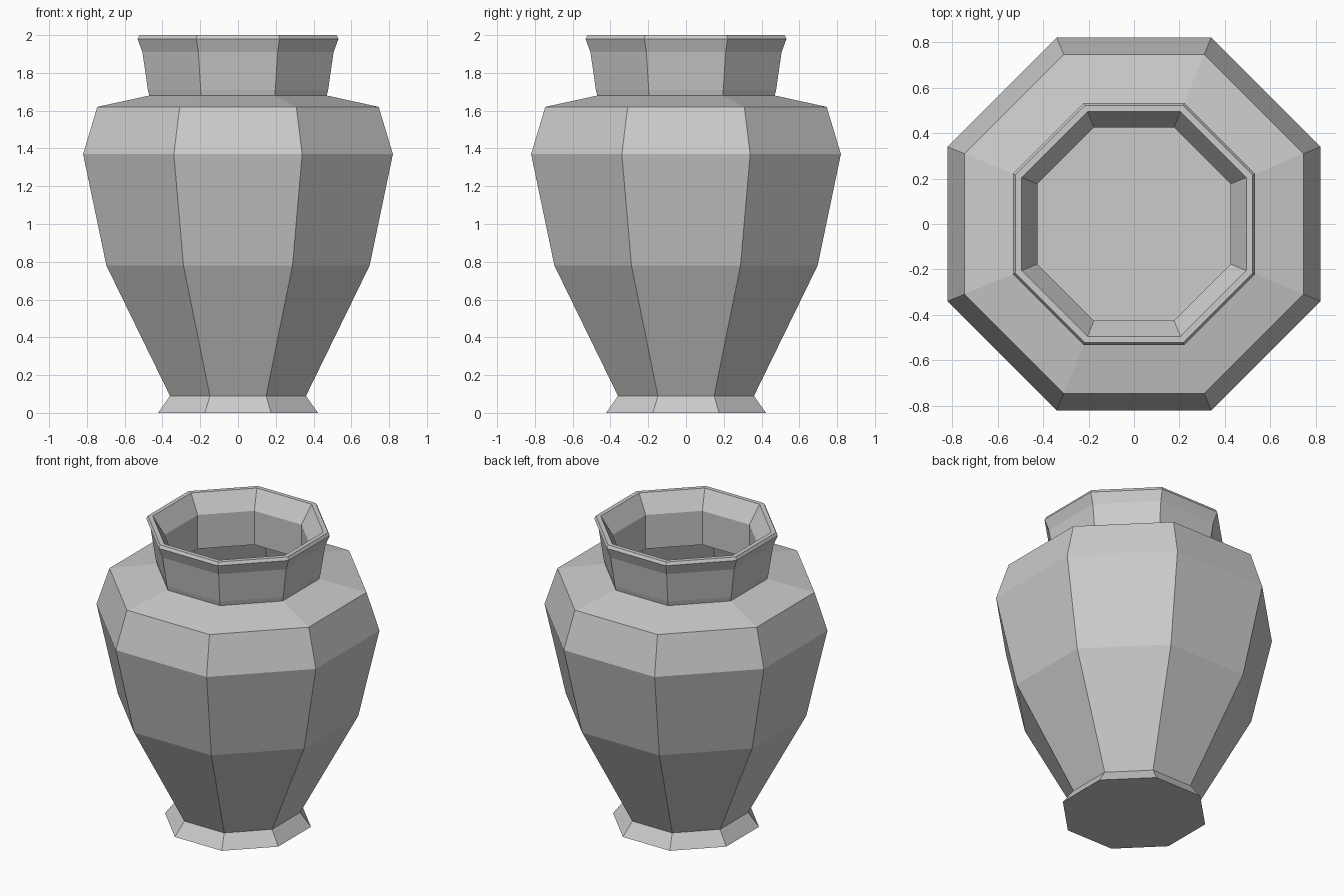
import bpy, bmesh, math

if "Cube" in bpy.data.objects:
    bpy.data.objects.remove(bpy.data.objects["Cube"])

SIDES = 8


def lathe(name, profile):
    """Revolve (half width across flats, height) pairs into a closed octagonal shell."""
    bm = bmesh.new()
    rings = []
    for half_width, z in profile:
        r = half_width / math.cos(math.pi / SIDES)
        rings.append([bm.verts.new((r * math.cos((i + 0.5) * math.tau / SIDES),
                                    r * math.sin((i + 0.5) * math.tau / SIDES), z))
                      for i in range(SIDES)])
    for a, b in zip(rings, rings[1:]):
        for i in range(SIDES):
            j = (i + 1) % SIDES
            bm.faces.new((a[i], a[j], b[j], b[i]))
    # Underside of the foot and floor of the hollow
    bm.faces.new(rings[0][::-1])
    bm.faces.new(rings[-1])
    bmesh.ops.recalc_face_normals(bm, faces=bm.faces)
    mesh = bpy.data.meshes.new(name)
    bm.to_mesh(mesh)
    bm.free()
    obj = bpy.data.objects.new(name, mesh)
    bpy.context.collection.objects.link(obj)
    return obj


# Outside: foot, belly, shoulder, neck and lip
outside = [(0.423, 0), (0.36, 0.09), (0.697, 0.78), (0.82, 1.37), (0.745, 1.62),
           (0.47, 1.68), (0.477, 1.71), (0.506, 1.91), (0.532, 1.98), (0.522, 2.0)]
# Inside: mouth, throat and hollow belly down to a flat floor
inside = [(0.494, 2.0), (0.425, 1.88), (0.427, 1.65), (0.69, 1.58),
          (0.76, 1.36), (0.64, 0.79), (0.435, 0.37)]

lathe("vase", outside + inside)
